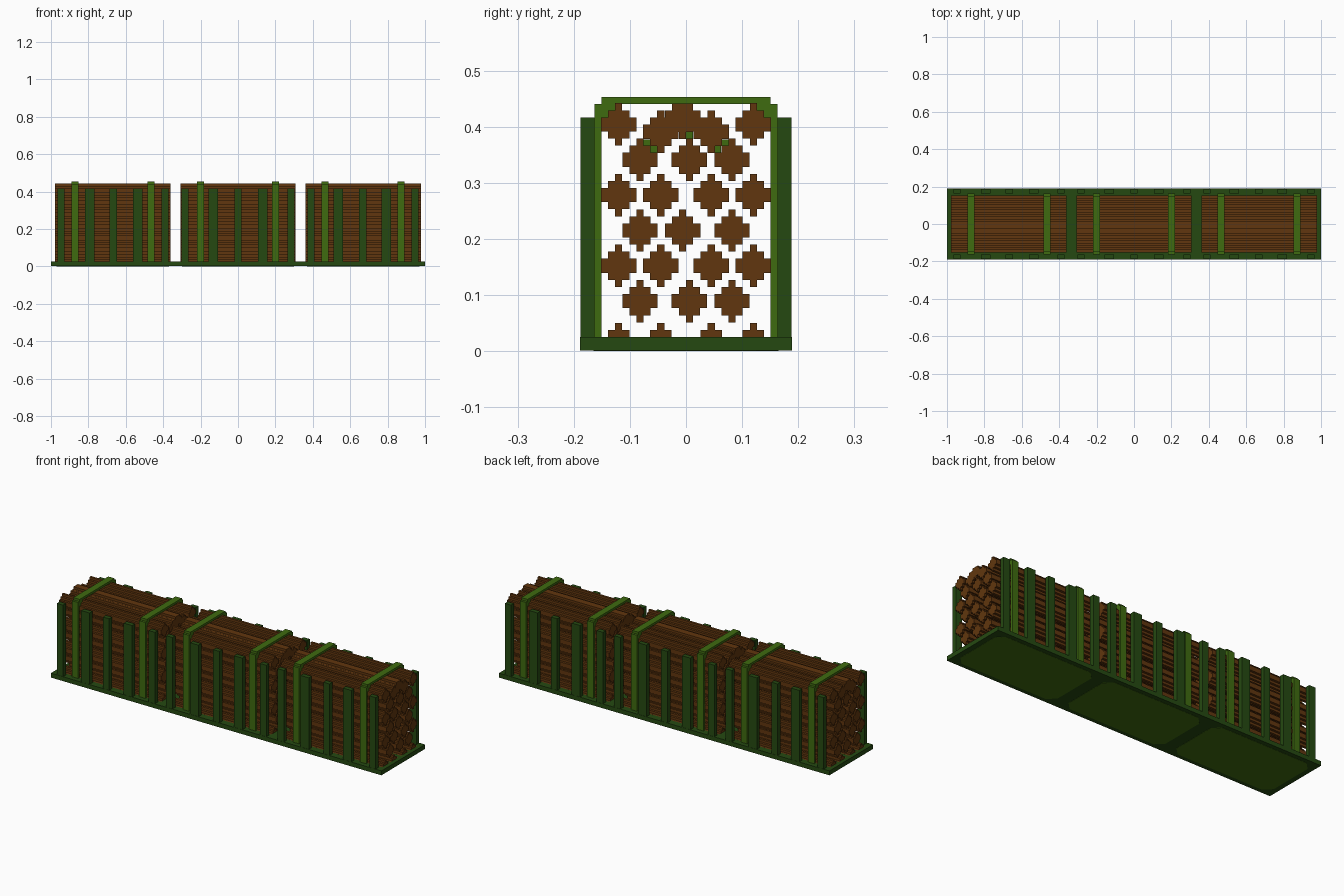
import bpy, bmesh

if "Cube" in bpy.data.objects:
    bpy.data.objects.remove(bpy.data.objects["Cube"], do_unlink=True)

V = 0.01258  # block size


def material(name, rgb):
    lin = [((c / 255 + 0.055) / 1.055) ** 2.4 for c in rgb] + [1.0]
    m = bpy.data.materials.new(name)
    m.use_nodes = True
    m.diffuse_color = lin
    b = m.node_tree.nodes["Principled BSDF"]
    b.inputs["Base Color"].default_value = lin
    b.inputs["Roughness"].default_value = 0.9
    return m


BARK = material("bark brown", (97, 54, 14))
STRAP = material("strap green", (63, 107, 16))
FRAME = material("frame dark green", (37, 73, 17))


def prism(bm, outline, x0, x1):
    """Extrude a (y, z) outline along x."""
    face = bm.faces.new([bm.verts.new((x0, y, z)) for y, z in outline])
    ext = bmesh.ops.extrude_face_region(bm, geom=[face])
    for v in ext["geom"]:
        if isinstance(v, bmesh.types.BMVert):
            v.co.x = x1


def box(bm, x0, x1, y0, y1, z0, z1):
    prism(bm, [(y0, z0), (y1, z0), (y1, z1), (y0, z1)], x0, x1)


def finish(bm, name, mat):
    bmesh.ops.recalc_face_normals(bm, faces=bm.faces)
    me = bpy.data.meshes.new(name)
    bm.to_mesh(me)
    bm.free()
    me.materials.append(mat)
    ob = bpy.data.objects.new(name, me)
    bpy.context.collection.objects.link(ob)
    return ob


def log_outline(y, z, first=0, last=6):
    """Stepped round log, six block rows high, optionally cut flat."""
    widths = [1, 3, 5, 5, 3, 1]
    right = []
    for i in range(first, last):
        w = widths[i] * V / 2
        for zz in (z + (i - 3) * V, z + (i - 2) * V):
            # skip the shared point of equal rows
            if right and abs(right[-1][0] - w) < 1e-6 and abs(right[-1][1] - zz) < 1e-6:
                continue
            right.append((w, zz))
    return [(y + w, zz) for w, zz in right] + [(y - w, zz) for w, zz in reversed(right)]


# Base plate
bm = bmesh.new()
box(bm, -1, 1, -0.189, 0.189, 0.001, 0.025)
finish(bm, "base_plate", FRAME)

# Three stacks of logs
FOUR = (-0.12, -0.045, 0.045, 0.12)
THREE = (-0.082, 0.006, 0.082)
rows = [(0.0125, FOUR, 3, 6), (0.089, THREE, 0, 6), (0.152, FOUR, 0, 6),
        (0.215, (-0.082, -0.006, 0.082), 0, 6), (0.278, FOUR, 0, 6),
        (0.341, THREE, 0, 6), (0.404, (-0.12, 0.12), 0, 6),
        (0.391, (-0.045, 0.045), 0, 6), (0.416, (-0.006,), 0, 5)]
stacks = {"right": (-0.978, -0.36), "middle": (-0.308, 0.308), "left": (0.36, 0.978)}
for side, (x0, x1) in stacks.items():
    bm = bmesh.new()
    for z, ys, first, last in rows:
        for y in ys:
            prism(bm, log_outline(y, z, first, last), x0, x1)
    # small filler log between the top logs
    box(bm, x0, x1, 0, 0.03, 0.391, 0.416)
    finish(bm, "logs_" + side, BARK)

    # Underside panel with cut corners
    bm = bmesh.new()
    a, b, h, c = x0 + 0.008, x1 - 0.008, 0.165, 0.04
    pts = [(a + c, -h), (b - c, -h), (b, c - h), (b, h - c),
           (b - c, h), (a + c, h), (a, h - c), (a, c - h)]
    face = bm.faces.new([bm.verts.new((x, y, 0)) for x, y in pts])
    ext = bmesh.ops.extrude_face_region(bm, geom=[face])
    bmesh.ops.translate(bm, vec=(0, 0, 0.003),
                        verts=[v for v in ext["geom"] if isinstance(v, bmesh.types.BMVert)])
    finish(bm, "underside_panel_" + side, STRAP)

# Side posts: (centre x, width in blocks)
posts = [(0, 3), (0.133, 4), (0.284, 3), (0.39, 3), (0.535, 4), (0.667, 3), (0.792, 4), (0.946, 3)]
bm = bmesh.new()
for px, n in posts:
    for x in {px, -px}:
        for y0, y1 in ((-0.188, -0.163), (0.163, 0.188)):
            box(bm, x - n * V / 2, x + n * V / 2, y0, y1, 0.025, 0.416)
finish(bm, "side_posts", FRAME)

# Straps: uprights, stepped corners, top band and small ties
bm = bmesh.new()
for px in (0.201, 0.465, 0.872):
    for x in (-px, px):
        a, b = x - 1.5 * V, x + 1.5 * V
        box(bm, a, b, -0.151, 0.151, 0.4405, 0.453)
        for s in (-1, 1):
            box(bm, a, b, s * 0.151, s * 0.1635, 0.025, 0.4405)
            box(bm, a, b, s * 0.126, s * 0.151, 0.428, 0.4405)
            box(bm, a, b, s * 0.1385, s * 0.151, 0.4155, 0.428)
        for y, z in ((-0.07, 0.371), (-0.057, 0.359), (0.006, 0.384), (0.056, 0.359), (0.07, 0.371)):
            box(bm, a, b, y - V / 2, y + V / 2, z - V / 2, z + V / 2)
finish(bm, "straps", STRAP)
